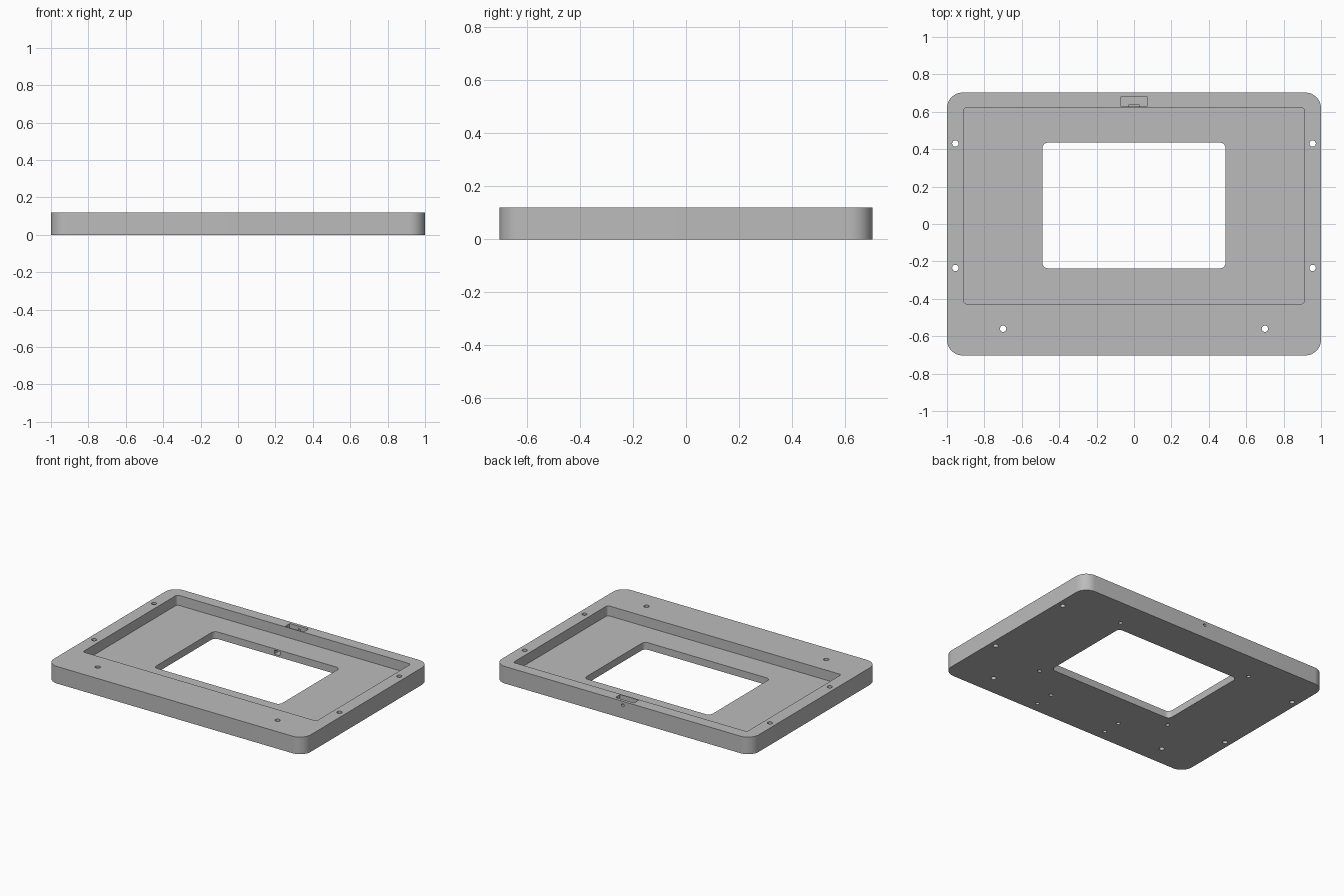
import bpy, bmesh, math
from mathutils import Matrix

old = bpy.data.objects.get("Cube")
if old:
    bpy.data.objects.remove(old, do_unlink=True)

grey = bpy.data.materials.new("plain grey")
grey.use_nodes = True
colour = (0.5, 0.5, 0.5, 1)
grey.diffuse_color = colour
grey.node_tree.nodes["Principled BSDF"].inputs["Base Color"].default_value = colour

HEIGHT = 0.12
FLOOR = 0.05


def make_object(name, bm):
    mesh = bpy.data.meshes.new(name)
    bm.to_mesh(mesh)
    bm.free()
    mesh.materials.append(grey)
    obj = bpy.data.objects.new(name, mesh)
    bpy.context.collection.objects.link(obj)
    return obj


def block(name, x, y, z, radius=0, segments=8):
    """Box between (low, high) pairs, with rounded upright edges."""
    bm = bmesh.new()
    bmesh.ops.create_cube(bm, size=1)
    for v in bm.verts:
        for axis, (low, high) in enumerate((x, y, z)):
            v.co[axis] = high if v.co[axis] > 0 else low
    if radius:
        upright = [e for e in bm.edges
                   if abs(e.verts[0].co.z - e.verts[1].co.z) > 0.001]
        bmesh.ops.bevel(bm, geom=upright, offset=radius, segments=segments,
                        profile=0.5, affect='EDGES')
    bmesh.ops.recalc_face_normals(bm, faces=bm.faces)
    return make_object(name, bm)


def drill(name, centre, radius, length, along_y=False):
    bm = bmesh.new()
    turn = Matrix.Rotation(math.pi / 2 if along_y else 0, 4, 'X')
    bmesh.ops.create_cone(bm, cap_ends=True, segments=24, radius1=radius,
                          radius2=radius, depth=length,
                          matrix=Matrix.Translation(centre) @ turn)
    return make_object(name, bm)


def cut(body, cutter):
    cutter.hide_render = True
    mod = body.modifiers.new("cut", 'BOOLEAN')
    mod.operation = 'DIFFERENCE'
    mod.solver = 'EXACT'
    mod.object = cutter
    bpy.context.view_layer.objects.active = body
    bpy.ops.object.modifier_apply(modifier=mod.name)
    bpy.data.objects.remove(cutter, do_unlink=True)


# Main plate
frame = block("frame_plate", (-1, 1), (-0.703, 0.703), (0, HEIGHT), 0.085, 12)

# Recess and window
cut(frame, block("recess", (-0.91, 0.91), (-0.427, 0.622), (FLOOR, 0.2), 0.015, 4))
cut(frame, block("window", (-0.49, 0.49), (-0.237, 0.435), (-0.1, 0.2), 0.03, 6))

# Rear notch, and the cable channel leading from it to the window
cut(frame, block("notch", (-0.073, 0.073), (0.628, 0.681), (0.06, 0.2), 0.006, 3))
cut(frame, block("shaft", (-0.028, 0.028), (0.628, 0.638), (0.012, 0.1)))
cut(frame, block("channel", (-0.022, 0.022), (0.4, 0.638), (0.012, 0.04)))
cut(frame, drill("rear_hole", (0, 0.7, 0.092), 0.01, 0.06, True))

for side in (-1, 1):
    # Screw holes going right through
    for x, y in ((0.955, 0.43), (0.955, -0.235), (0.7, -0.56)):
        cut(frame, drill("screw_hole", (side * x, y, 0.05), 0.017, 0.4))
    # Blind holes from below
    for x, y in ((0.533, 0.502), (0.533, -0.302), (0.28, -0.625), (0.28, -0.49)):
        cut(frame, drill("blind_hole", (side * x, y, 0), 0.013, 0.07))

# Smooth corners, sharp rims
bpy.ops.object.select_all(action='DESELECT')
frame.select_set(True)
bpy.context.view_layer.objects.active = frame
bpy.ops.object.shade_smooth_by_angle(angle=math.radians(30))
